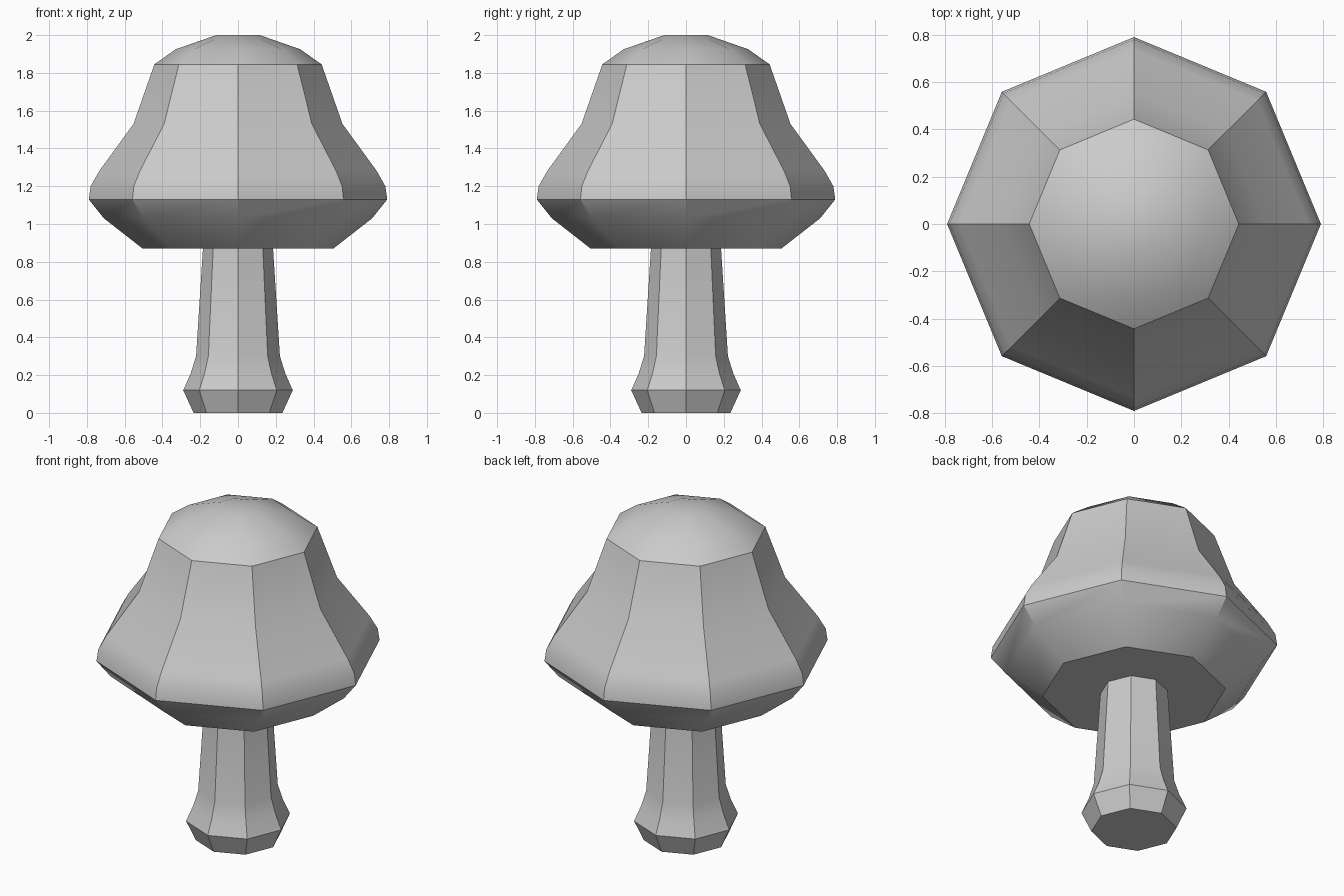
import bpy, bmesh, math

if "Cube" in bpy.data.objects:
    bpy.data.objects.remove(bpy.data.objects["Cube"])

SIDES = 8


def lathe(name, profile):
    """Revolve (radius, height) points into a closed eight-sided solid."""
    bm = bmesh.new()
    rings = []
    for r, z in profile:
        rings.append([bm.verts.new((r * math.cos(math.tau * i / SIDES),
                                    r * math.sin(math.tau * i / SIDES), z))
                      for i in range(SIDES)])
    for a, b in zip(rings, rings[1:]):
        for i in range(SIDES):
            j = (i + 1) % SIDES
            bm.faces.new((a[i], a[j], b[j], b[i]))
    bm.faces.new(rings[0][::-1])
    bm.faces.new(rings[-1])
    bmesh.ops.recalc_face_normals(bm, faces=bm.faces)
    mesh = bpy.data.meshes.new(name)
    bm.to_mesh(mesh)
    bm.free()
    obj = bpy.data.objects.new(name, mesh)
    bpy.context.collection.objects.link(obj)
    # Soft along the profile, crisp on the vertical facet edges
    bpy.ops.object.select_all(action='DESELECT')
    obj.select_set(True)
    bpy.context.view_layer.objects.active = obj
    bpy.ops.object.shade_smooth_by_angle(angle=math.radians(30))
    return obj


# Stem with a bulging foot, tucked slightly into the cap
lathe("mushroom_stem", [(0.235, 0), (0.29, 0.12), (0.25, 0.21),
                        (0.222, 0.30), (0.185, 0.88)])

# Bell-shaped cap with a flat underside
lathe("mushroom_cap", [(0.505, 0.87), (0.71, 1.03), (0.79, 1.13),
                       (0.78, 1.20), (0.735, 1.28), (0.553, 1.53),
                       (0.443, 1.845), (0.33, 1.925), (0.115, 2.0)])
